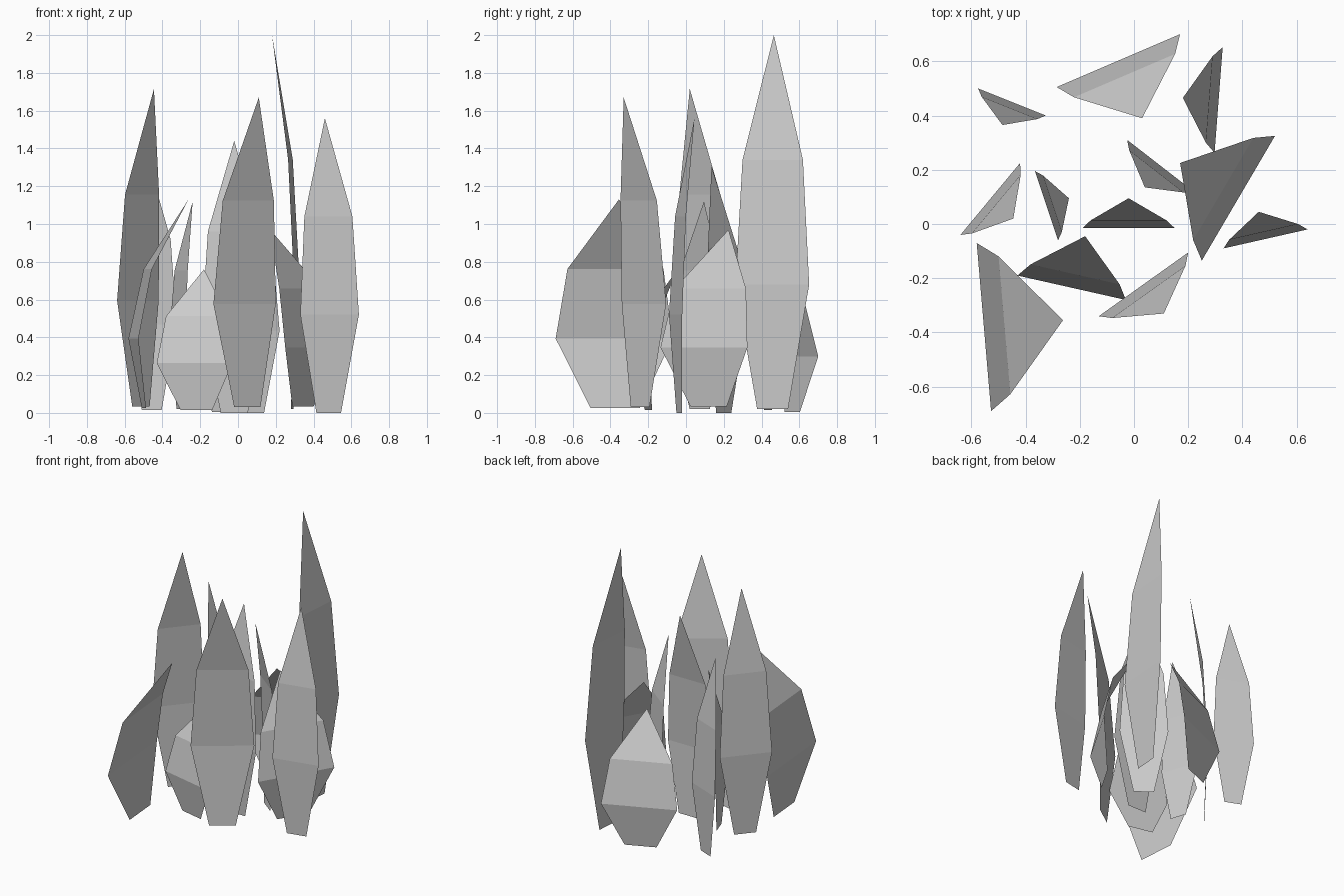
import bpy
from mathutils import Vector

# Each blade: left and right corner of its widest row (x, y), tip (x, y), base height, tip height
BLADES = [
    ((0.33, -0.09), (0.64, -0.02), (0.46, 0.045), 0.00, 1.56),
    ((-0.13, -0.34), (0.20, -0.105), (0.11, -0.33), 0.03, 1.67),
    ((0.327, 0.652), (0.297, 0.262), (0.18, 0.465), 0.02, 2.00),
    ((-0.64, -0.04), (-0.42, 0.225), (-0.445, 0.02), 0.035, 1.715),
    ((-0.58, -0.07), (-0.527, -0.69), (-0.262, -0.355), 0.025, 1.13),
    ((0.52, 0.325), (0.25, -0.135), (0.17, 0.225), 0.035, 0.97),
    ((-0.43, -0.19), (-0.03, -0.28), (-0.18, -0.045), 0.015, 0.76),
    ((-0.19, -0.015), (0.15, -0.015), (-0.02, 0.095), 0.00, 1.44),
    ((-0.025, 0.31), (0.22, 0.12), (0.04, 0.135), 0.00, 1.305),
    ((-0.285, 0.505), (0.17, 0.70), (0.03, 0.39), 0.005, 0.885),
    ((-0.575, 0.50), (-0.325, 0.40), (-0.485, 0.365), 0.015, 1.37),
    ((-0.365, 0.195), (-0.28, -0.06), (-0.24, 0.095), 0.02, 1.12),
]

# Rows up the blade: height fraction, width fraction, lean fraction
ROWS = [(0, 0.42, 0.19), (1 / 3, 1, 0), (2 / 3, 0.82, 0.26)]


def make_blade(name, left, right, tip, z0, z1):
    left, right, tip = Vector(left), Vector(right), Vector(tip)
    mid, half = (left + right) / 2, (right - left) / 2
    lean = tip - mid
    verts = []
    for t, w, k in ROWS:
        for side in (-1, 1):
            p = mid + half * w * side + lean * k
            verts.append((p.x, p.y, z0 + (z1 - z0) * t))
    verts.append((tip.x, tip.y, z1))
    mesh = bpy.data.meshes.new(name)
    mesh.from_pydata(verts, [], [(0, 1, 3, 2), (2, 3, 5, 4), (4, 5, 6)])
    obj = bpy.data.objects.new(name, mesh)
    bpy.context.collection.objects.link(obj)


# Clump of grass blades, flat shaded single sheets
for i, blade in enumerate(BLADES, 1):
    make_blade(f"grass_blade_{i}", *blade)
